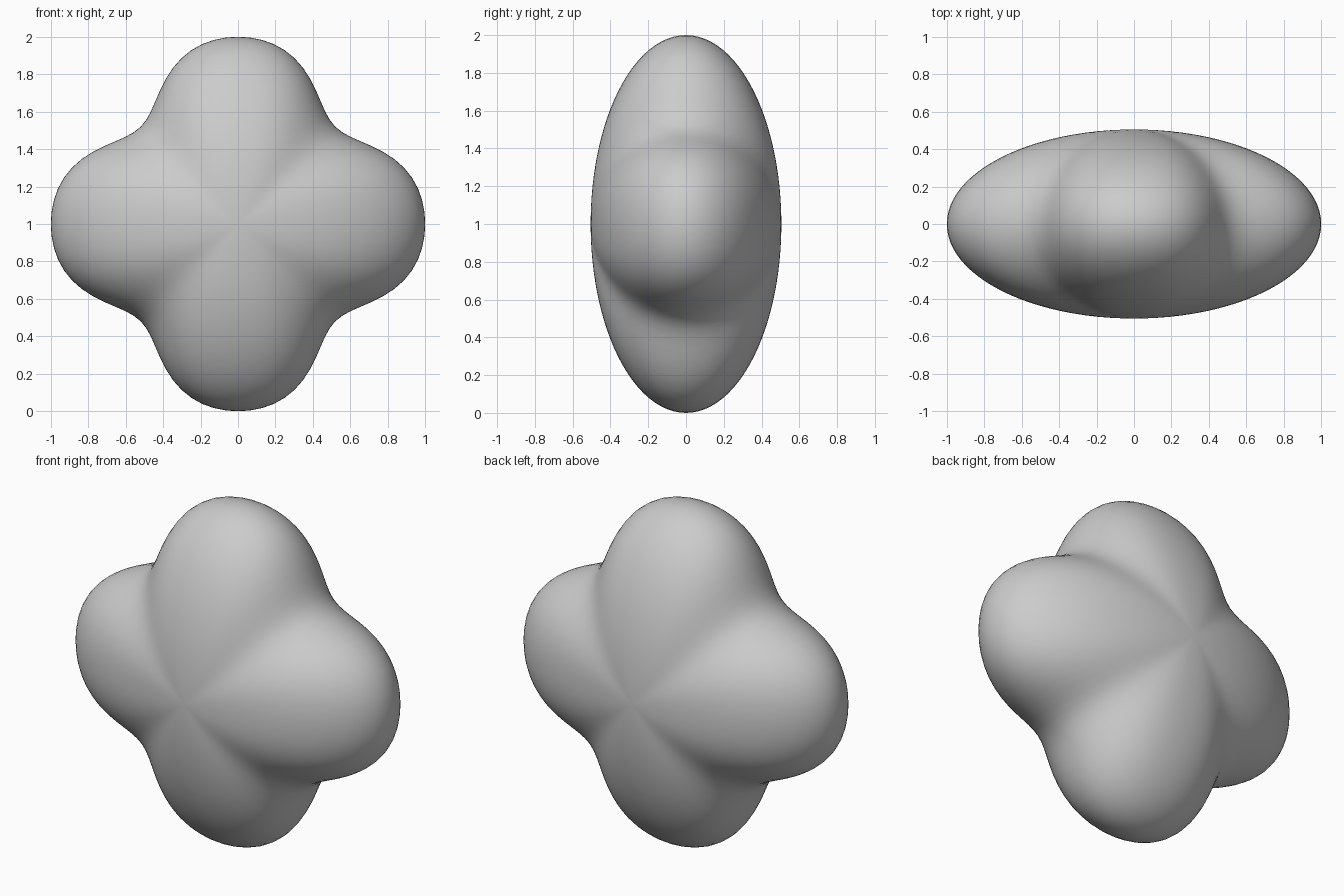
import bpy, bmesh
from math import sin, cos, pi

if "Cube" in bpy.data.objects:
    bpy.data.objects.remove(bpy.data.objects["Cube"])

# four-lobed cushion: star outline in x/z, elliptical section in y
def outline(t):
    return 0.886 + 0.1325 * cos(4 * t) - 0.0185 * cos(8 * t)

bm = bmesh.new()
bmesh.ops.create_uvsphere(bm, u_segments=96, v_segments=48, radius=1)
for v in bm.verts:
    x, y, z = v.co
    from math import atan2
    r = outline(atan2(y, x))
    # sphere axis becomes the depth axis
    v.co = (r * x, -0.505 * z, 1 + r * y)
bmesh.ops.recalc_face_normals(bm, faces=bm.faces)
for f in bm.faces:
    f.smooth = True

mesh = bpy.data.meshes.new("lobed_body")
bm.to_mesh(mesh)
bm.free()
body = bpy.data.objects.new("lobed_body", mesh)
bpy.context.collection.objects.link(body)
